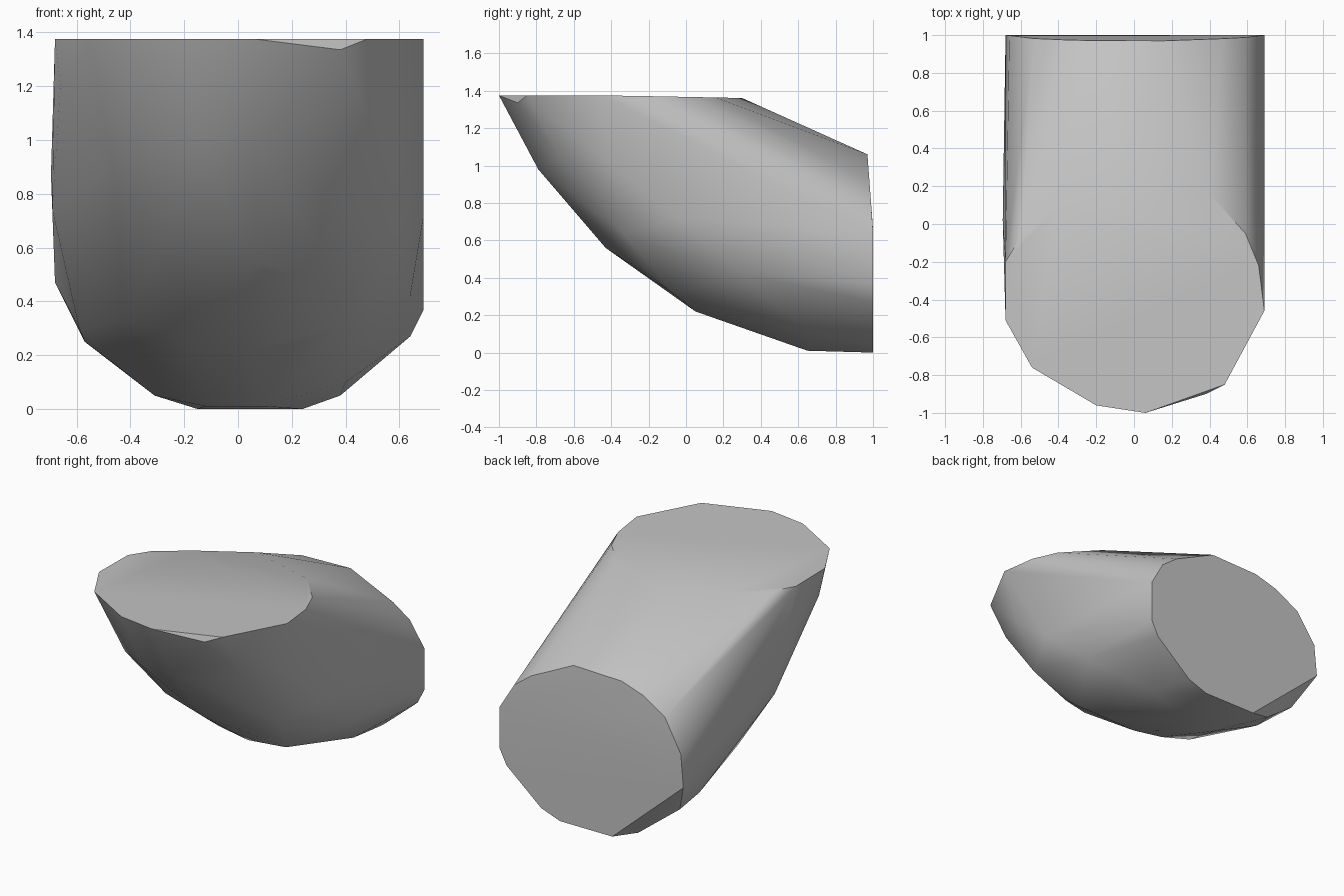
import bpy, bmesh
from math import radians
from mathutils import Vector

cube = bpy.data.objects.get("Cube")
if cube:
    bpy.data.objects.remove(cube, do_unlink=True)

TOP = 1.375


def top_height(y):
    """The upper cut sinks very slightly toward the rear."""
    return TOP - 0.02 * max(0, y + 0.4)


def rear_depth(z):
    """The rear cut leans in a little above the middle."""
    return 1 - 0.075 * max(0, z - 0.66)


# Upper cut end, (x, y) outline
top_outline = [(-0.68, -0.2), (-0.68, -0.51), (-0.54, -0.76), (-0.2, -0.96),
               (0.06, -1), (0.48, -0.85), (0.69, -0.46), (0.66, -0.22),
               (0.59, -0.05), (0.4, 0.16), (-0.07, 0.3), (-0.4, 0.09),
               (-0.6, -0.07)]
top_points = [(x, y, top_height(y)) for x, y in top_outline]
chipped_lip = [(0.38, -0.9, 1.335)]

# Rear cut end, (x, z) outline
rear_outline = [(0.69, 0.37), (0.69, 0.65), (0.59, 0.82), (0.47, 0.91),
                (0.16, 1.06), (-0.2, 1.05), (-0.36, 1), (-0.53, 0.9),
                (-0.66, 0.69), (-0.68, 0.47), (-0.15, 0), (0.24, 0),
                (0.38, 0.05), (0.64, 0.27)]
rear_points = [(x, rear_depth(z), z) for x, z in rear_outline]
rear_chamfer = [(-0.57, 0.88, 0.25), (-0.31, 0.95, 0.05)]

# Rings of the bend, each running from the -x side under to the +x side
upper_ring = [(-0.66, -0.475, 1.2), (-0.45, -0.56, 0.92), (-0.15, -0.79, 0.98),
              (0.07, -0.79, 0.98), (0.5, -0.67, 1.05), (0.64, -0.4, 1)]
middle_ring = [(-0.695, 0.02, 0.87), (-0.69, 0.04, 0.74), (-0.28, -0.37, 0.61),
               (0.05, -0.43, 0.56), (0.4, -0.2, 0.42), (0.55, -0.33, 0.63),
               (0.69, -0.05, 0.72)]
lower_ring = [(-0.42, 0.05, 0.325), (-0.18, 0.06, 0.25), (0.04, 0.05, 0.22),
              (0.2, 0.05, 0.24), (0.4, -0.06, 0.31), (0.64, 0.3, 0.42)]
heel_ring = [(-0.59, 0.7, 0.3), (-0.45, 0.68, 0.16), (-0.12, 0.65, 0.01),
             (0.1, 0.65, 0.01), (0.4, 0.66, 0.1)]

# Wrap everything in one convex shell
bm = bmesh.new()
for part in (top_points, chipped_lip, rear_points, rear_chamfer,
             upper_ring, middle_ring, lower_ring, heel_ring):
    for point in part:
        bm.verts.new(Vector(point))
bmesh.ops.convex_hull(bm, input=bm.verts[:])
bmesh.ops.delete(bm, geom=[v for v in bm.verts if not v.link_faces], context='VERTS')
bmesh.ops.dissolve_limit(bm, angle_limit=radians(1), verts=bm.verts[:], edges=bm.edges[:])
bmesh.ops.recalc_face_normals(bm, faces=bm.faces[:])

mesh = bpy.data.meshes.new("elbow_body")
bm.to_mesh(mesh)
bm.free()
body = bpy.data.objects.new("elbow_body", mesh)
bpy.context.scene.collection.objects.link(body)

# Plain grey
grey = bpy.data.materials.new("light_grey")
grey.use_nodes = True
colour = (0.55, 0.55, 0.55, 1)
grey.diffuse_color = colour
grey.node_tree.nodes["Principled BSDF"].inputs["Base Color"].default_value = colour
mesh.materials.append(grey)

# Soft sides, crisp rims
bpy.ops.object.select_all(action='DESELECT')
body.select_set(True)
bpy.context.view_layer.objects.active = body
bpy.ops.object.shade_smooth_by_angle(angle=radians(32))
